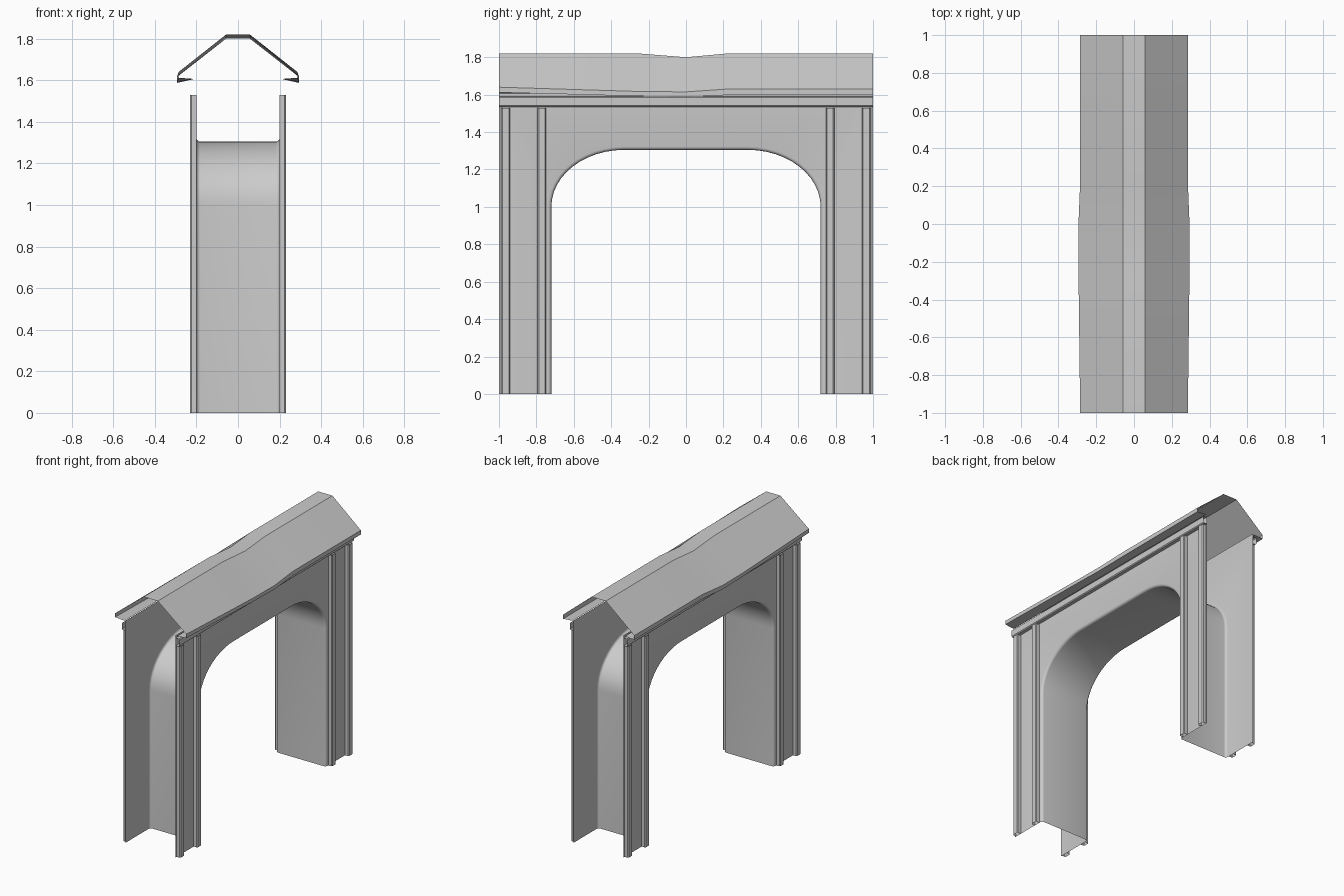
import bpy, bmesh, math

if "Cube" in bpy.data.objects:
    bpy.data.objects.remove(bpy.data.objects["Cube"])

WALL_X, WALL_TOP = 0.20, 1.61
BEVEL = 0.018


def finish(name, bm, mirror=(False, False), angle=35):
    """Turn a bmesh into a named object with optional x / y mirroring."""
    bmesh.ops.remove_doubles(bm, verts=bm.verts, dist=1e-5)
    bmesh.ops.recalc_face_normals(bm, faces=bm.faces)
    mesh = bpy.data.meshes.new(name)
    bm.to_mesh(mesh)
    bm.free()
    ob = bpy.data.objects.new(name, mesh)
    bpy.context.collection.objects.link(ob)
    bpy.ops.object.select_all(action='DESELECT')
    ob.select_set(True)
    bpy.context.view_layer.objects.active = ob
    bpy.ops.object.shade_smooth_by_angle(angle=math.radians(angle))
    if any(mirror):
        mod = ob.modifiers.new("Mirror", 'MIRROR')
        mod.use_axis = (mirror[0], mirror[1], False)
        mod.use_mirror_merge = False
    return ob


def skin(bm, rows):
    """Bridge rows of points with quads; returns the vertex rows."""
    vs = [[bm.verts.new(p) for p in r] for r in rows]
    for a, b in zip(vs, vs[1:]):
        for i in range(len(a) - 1):
            bm.faces.new((a[i], a[i + 1], b[i + 1], b[i]))
    return vs


def channel(lo, hi, depth=0.03, c=0.006):
    """Open bevelled strip profile as (offset from wall, position)."""
    return [(0, lo), (depth - c, lo), (depth, lo + c),
            (depth, hi - c), (depth - c, hi), (0, hi)]


# Arch outline: straight jambs, elliptical corners, flat head (y, z, normal)
HALF, FLAT, SPRING, HEAD, N = 0.72, 0.33, 1.0, 1.305, 12
rx, rz = HALF - FLAT, HEAD - SPRING
right = [(HALF, 0, 1, 0)]
for i in range(N + 1):
    t = math.pi / 2 * i / N
    ny, nz = math.cos(t) / rx, math.sin(t) / rz
    l = math.hypot(ny, nz)
    right.append((FLAT + rx * math.cos(t), SPRING + rz * math.sin(t), ny / l, nz / l))
outline = right + [(-y, z, -ny, nz) for y, z, ny, nz in reversed(right)]

# Arch walls and soffit: one shell with rounded opening edges
bm = bmesh.new()
rows = []
steps = [math.pi / 2 * k / 4 for k in range(5)]
for side, angles in ((-1, reversed(steps)), (1, steps)):
    for a in angles:
        x = side * (WALL_X - BEVEL + BEVEL * math.sin(a))
        o = BEVEL * (1 - math.cos(a))
        rows.append([(x, y + ny * o, z + nz * o) for y, z, ny, nz in outline])
rings = skin(bm, rows)
for x, ring in ((-WALL_X, rings[0]), (WALL_X, rings[-1])):
    corners = [bm.verts.new((x, y, z)) for y, z in
               ((-1, 0), (-1, WALL_TOP), (1, WALL_TOP), (1, 0))]
    bm.faces.new(ring + corners)
finish("arch_shell", bm)

# Vertical posts on each pier, mirrored to all four corners
for name, lo, hi in (("outer_post", 0.94, 0.988), ("inner_post", 0.748, 0.793)):
    bm = bmesh.new()
    skin(bm, [[(WALL_X + d, y, z) for d, y in channel(lo, hi)] for z in (0, 1.53)])
    finish(name, bm, (True, True), 20)

# Horizontal rail under the eaves
bm = bmesh.new()
skin(bm, [[(WALL_X + d, y, z) for d, z in channel(1.535, 1.59)] for y in (-1, 1)])
finish("eaves_rail", bm, (True, False), 20)

# Sagging roof: y, ridge z, eave x, eave top z, eave bottom z
bm = bmesh.new()
stations = [(-1, 1.82, 0.285, 1.64, 1.612), (-0.25, 1.82, 0.294, 1.617, 1.592),
            (0, 1.80, 0.294, 1.615, 1.587), (0.22, 1.82, 0.285, 1.63, 1.598),
            (1, 1.82, 0.285, 1.63, 1.60)]
rows = []
for y, zr, xe, zt, zb in stations:
    half = [(0.057, y, zr), (xe, y, zt), (xe, y, zb), (0.21, y, 1.606)]
    rows.append([(-px, py, pz) for px, py, pz in reversed(half)] + half)
skin(bm, rows)
finish("roof_cap", bm, angle=25)
